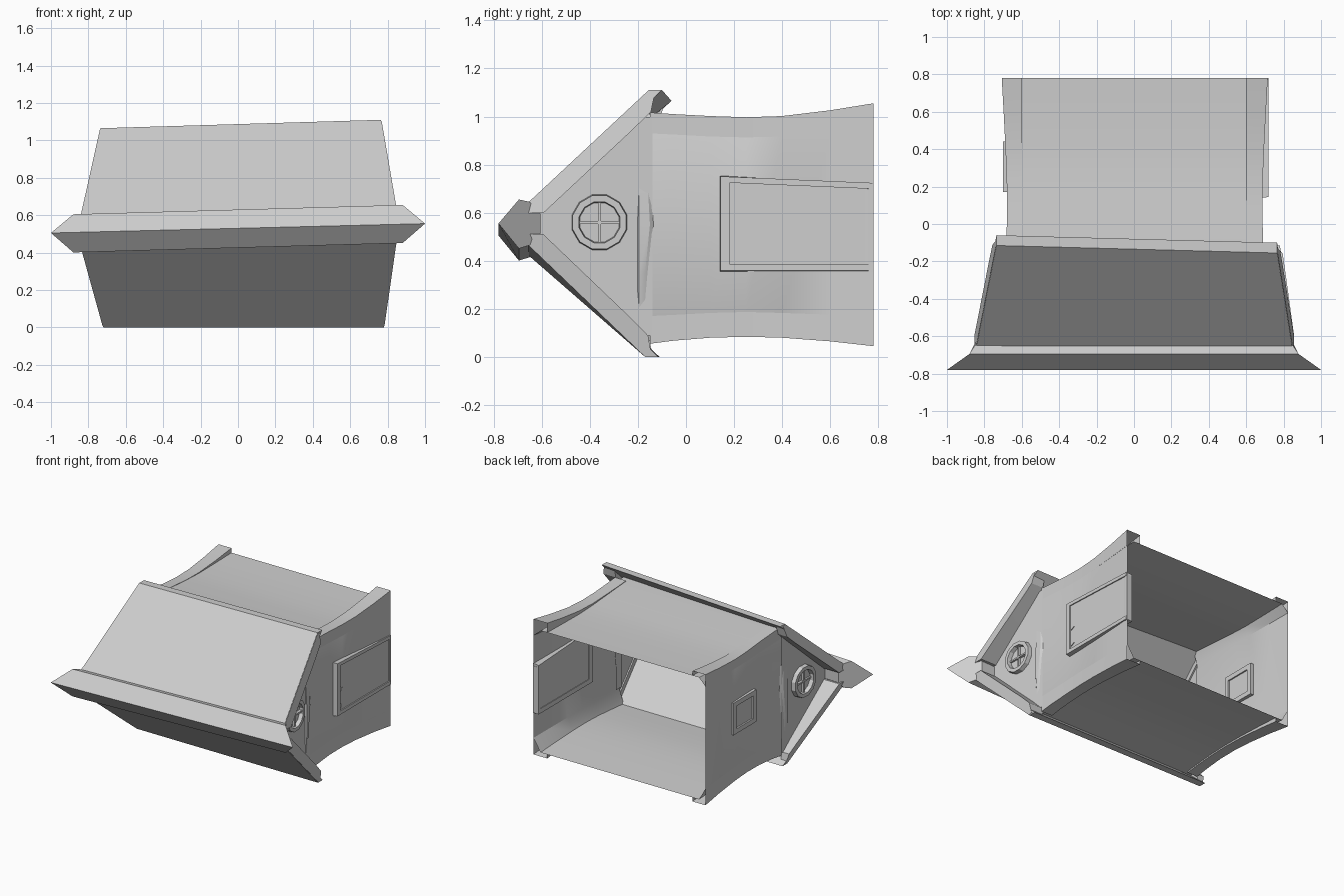
import bpy, bmesh, math
from mathutils import Vector

if "Cube" in bpy.data.objects:
    bpy.data.objects.remove(bpy.data.objects["Cube"], do_unlink=True)

GREY = (0.62, 0.62, 0.62, 1)
mat = bpy.data.materials.new("plain_grey")
mat.use_nodes = True
mat.diffuse_color = GREY
bsdf = mat.node_tree.nodes["Principled BSDF"]
bsdf.inputs["Base Color"].default_value = GREY
bsdf.inputs["Roughness"].default_value = 0.8
parts = []
MID = 0.55


def finish(name, bm):
    bmesh.ops.recalc_face_normals(bm, faces=bm.faces)
    mesh = bpy.data.meshes.new(name)
    bm.to_mesh(mesh)
    bm.free()
    mesh.materials.append(mat)
    ob = bpy.data.objects.new(name, mesh)
    bpy.context.collection.objects.link(ob)
    parts.append(ob)


def loft(name, sections, caps=True, loop=False, closed=True):
    """Join cross-sections, with end caps or as a loop."""
    bm = bmesh.new()
    rings = [[bm.verts.new(p) for p in s] for s in sections]
    n = len(rings[0])
    pairs = list(zip(rings, rings[1:]))
    if loop:
        pairs.append((rings[-1], rings[0]))
    for a, b in pairs:
        for i in range(n if closed else n - 1):
            j = (i + 1) % n
            bm.faces.new((a[i], a[j], b[j], b[i]))
    if caps and not loop:
        bm.faces.new(rings[0])
        bm.faces.new(rings[-1])
    finish(name, bm)


def plate(name, x0, x1, outline, bevel=0.0):
    """Extrude a y-z outline from x0 to x1, shrinking the outer end a little."""
    c = sum((Vector(p) for p in outline), Vector((0, 0))) / len(outline)
    inner = [(x0, y, z) for y, z in outline]
    outer = [(x1, y - math.copysign(bevel, y - c.x), z - math.copysign(bevel, z - c.y))
             for y, z in outline]
    loft(name, [inner, outer])


def rect(y0, y1, z0, z1):
    return [(y0, z0), (y1, z0), (y1, z1), (y0, z1)]


# Stations along the walls: y, side x, crease height, then post and wall
# heights above the middle, then post and wall depths below it
STATIONS = [(-0.15, 0.69, 0.38, 0.467, 0.463, 0.495, 0.485),
            (-0.05, 0.688, 0.375, 0.46, 0.456, 0.482, 0.472),
            (0.1, 0.685, 0.367, 0.452, 0.445, 0.47, 0.46),
            (0.25, 0.688, 0.363, 0.447, 0.434, 0.466, 0.455),
            (0.4, 0.694, 0.367, 0.452, 0.428, 0.47, 0.457),
            (0.6, 0.704, 0.374, 0.476, 0.431, 0.485, 0.465),
            (0.78, 0.714, 0.382, 0.505, 0.435, 0.505, 0.475)]
POST_IN, WALL_IN = 0.6, 0.655


def wall_ring(y, x, crease, top, bottom, low=0, left=0):
    """Wall section with chamfered corners; low and left shift y at those sides."""
    xr = x - 0.008
    return [(-WALL_IN, y + low, MID - bottom), (WALL_IN, y + low, MID - bottom),
            (x, y + low, MID - crease), (x, y + left, MID + crease),
            (WALL_IN, y + left, MID + top), (-WALL_IN, y, MID + top),
            (-xr, y, MID + crease), (-xr, y + low, MID - crease)]


# Open-ended wall shell, running a little way under the roof
rings = [wall_ring(y, x, c, t, b) for y, x, c, _, t, _, b in STATIONS]
y, x, c, _, t, _, b = STATIONS[0]
rings[0] = wall_ring(y, x, c, t, b, -0.05, -0.075)
loft("wall_shell", rings, caps=False)

# Flared corner posts, the upper right one a little lower
for sx, side in ((1, "left"), (-1, "right")):
    for sz, end in ((1, "upper"), (-1, "lower")):
        sections = []
        for y, x, crease, up, top, down, bottom in STATIONS:
            x -= 0.008 * (sx < 0)
            up -= 0.045 * max(y, 0) * (sx < 0)
            h, wall = (up, top) if sz > 0 else (down, bottom)
            sections.append([(sx * px, y, MID + sz * pz) for px, pz in
                             ((POST_IN, wall), (POST_IN, h), (x + 0.001, h),
                              (x + 0.001, crease))])
        loft(f"{end}_{side}_corner_post", sections, caps=False, closed=False)

# Roof slabs and barge boards
RIDGE = {s: Vector((s * 0.86, -0.75, 0.53 + s * 0.025)) for s in (-1, 1)}
EAVES = {"upper": {-1: Vector((-0.735, -0.115, 1.065)), 1: Vector((0.765, -0.155, 1.11))},
         "lower": {-1: Vector((-0.72, -0.165, 0)), 1: Vector((0.78, -0.17, 0))}}


def along(s, end, t, off):
    return RIDGE[s].lerp(EAVES[end][s], t) + Vector((0, off, 0))


def gable_x(y):
    """The gables lean slightly outward towards the ridge."""
    return 0.692 + 0.07 * (-0.14 - y)


BARGE = [(0.08, 0.004), (0.985, 0.004), (0.985, 0.035), (0.84, 0.105),
         (0.71, 0.11), (0.08, 0.11)]
for end in EAVES:
    loft(end + "_roof_slab",
         [[along(s, end, t, o) for t, o in ((0, 0), (1, 0), (1, 0.055), (0, 0.055))]
          for s in (-1, 1)])
    for s, side in ((1, "left"), (-1, "right")):
        outer = [along(s, end, t, o) + Vector((s * 0.002, 0, 0)) for t, o in BARGE]
        inner = [Vector((s * (gable_x(p.y) - 0.01), p.y, p.z)) for p in outer]
        loft(f"{end}_{side}_barge_board", [inner, outer])

# Faceted ridge cap with pointed ends
CAP = [(1.0, -0.78, 0), (0.88, -0.695, 0.1), (0.85, -0.65, 0.09),
       (0.835, -0.605, 0.04), (0.835, -0.605, -0.04),
       (0.85, -0.65, -0.09), (0.88, -0.695, -0.104)]
loft("ridge_cap", [[(s * x, y, RIDGE[s].z + z) for x, y, z in CAP] for s in (-1, 1)])

for s, side in ((1, "left"), (-1, "right")):
    # Gable wall
    bm = bmesh.new()
    tip = along(s, "upper", 0, 0.06)
    top, low = along(s, "upper", 0.8, 0.06), along(s, "lower", 0.84, 0.06)
    outline = [(-0.14, low.z), (-0.14, top.z), (top.y, top.z),
               (tip.y, tip.z), (low.y, low.z)]
    bm.faces.new([bm.verts.new((s * gable_x(y), y, z)) for y, z in outline])
    finish(side + "_gable_wall", bm)

    # Soft fold between gable and side wall
    loft(side + "_gable_fold",
         [[(s * 0.68, -0.215, z), (s * (0.694 + d), -0.195, z),
           (s * (0.69 + d), -0.15 + k, z), (s * 0.68, -0.125 + k, z)]
          for z, d, k in ((0.18, 0.0, -0.02), (0.35, 0.012, -0.02),
                          (0.55, 0.012, 0.0), (0.73, 0.0, -0.01))])

    # Round window: twelve-sided ring with crossed bars
    cy, cz = -0.36, 0.55 + s * 0.01
    gx = gable_x(cy)
    ring = []
    for i in range(12):
        a = math.radians(15 + 30 * i)
        dy = math.cos(a)
        ring.append([(s * (gx + x - 0.07 * r * dy), cy + r * dy, cz + r * math.sin(a))
                     for r, x in ((0.12, -0.01), (0.115, 0.03),
                                  (0.088, 0.03), (0.083, -0.01))])
    loft(side + "_round_window_ring", ring, loop=True)
    plate(side + "_window_bar_upright", s * (gx - 0.01), s * (gx + 0.016),
          rect(cy - 0.006, cy + 0.006, cz - 0.086, cz + 0.086))
    plate(side + "_window_bar_cross", s * (gx - 0.02), s * (gx + 0.016),
          rect(cy - 0.086, cy + 0.086, cz - 0.006, cz + 0.006))

# Door with frame and hinges on the left wall
plate("door_leaf", 0.675, 0.712, [(0.18, 0.385), (0.765, 0.385), (0.765, 0.70), (0.18, 0.73)])
plate("door_head", 0.67, 0.72, [(0.14, 0.73), (0.78, 0.695), (0.78, 0.72), (0.14, 0.755)], 0.004)
plate("door_left_jamb", 0.67, 0.72, rect(0.14, 0.185, 0.355, 0.74), 0.004)
plate("door_right_jamb", 0.67, 0.72, rect(0.14, 0.78, 0.355, 0.39), 0.004)
plate("door_sill", 0.67, 0.718, rect(0.76, 0.78, 0.355, 0.705))
for z in (0.42, 0.545):
    plate("door_hinge", 0.70, 0.717, [(0.19, z - 0.015), (0.22, z), (0.19, z + 0.015)])

# Small framed window on the right wall
Y0, Y1, Z0, Z1, F = 0.17, 0.44, 0.435, 0.675, 0.035
for name, r in (("lower", (Y0, Y1, Z0, Z0 + F)), ("upper", (Y0, Y1, Z1 - F, Z1)),
                ("front", (Y0, Y0 + F, Z0 + F, Z1 - F)),
                ("back", (Y1 - F, Y1, Z0 + F, Z1 - F))):
    plate("small_window_frame_" + name, -0.66, -0.7, rect(*r))
plate("small_window_pane", -0.67, -0.688, rect(Y0 + F, Y1 - F, Z0 + F, Z1 - F))

# Smooth the gentle curves and keep the edges crisp
bpy.ops.object.select_all(action="DESELECT")
for ob in parts:
    ob.select_set(True)
bpy.context.view_layer.objects.active = parts[0]
bpy.ops.object.shade_smooth_by_angle(angle=math.radians(25))
